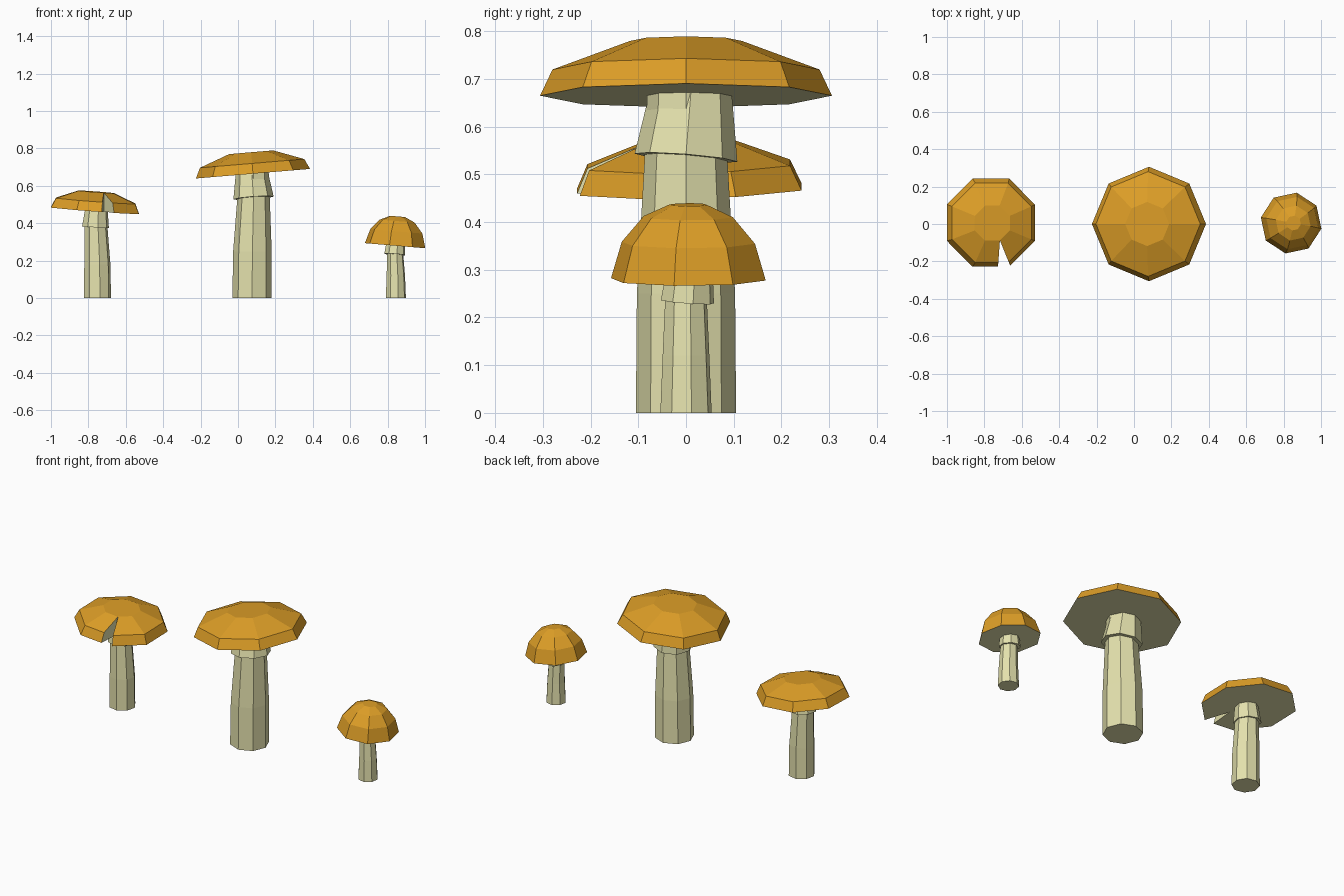
import bpy
from math import radians, cos, sin, pi
from mathutils import Matrix, Vector

if "Cube" in bpy.data.objects:
    bpy.data.objects.remove(bpy.data.objects["Cube"])


def material(name, color):
    m = bpy.data.materials.new(name)
    m.diffuse_color = color
    m.use_nodes = True
    m.node_tree.nodes["Principled BSDF"].inputs["Base Color"].default_value = m.diffuse_color
    return m


ORANGE = material("cap_orange", (0.72, 0.34, 0.02, 1))
CREAM = material("flesh_cream", (0.78, 0.76, 0.42, 1))


def make_object(name, verts, faces, mats):
    me = bpy.data.meshes.new(name)
    me.from_pydata(verts, [], faces)
    for m in mats:
        me.materials.append(m)
    ob = bpy.data.objects.new(name, me)
    bpy.context.collection.objects.link(ob)
    return ob


def loft(name, rings, mats, turn=0, origin=(0, 0, 0), tilt=(0, 0), n=8):
    """Closed stack of n-sided rings (x, z, radius), tilted about x and y."""
    mat = (Matrix.Translation(origin) @ Matrix.Rotation(radians(tilt[1]), 4, 'Y')
           @ Matrix.Rotation(radians(tilt[0]), 4, 'X'))
    verts, faces = [], [list(range(n))[::-1]]
    for x, z, r in rings:
        for i in range(n):
            a = radians(turn) + 2 * pi * i / n
            verts.append(mat @ Vector((x + r * cos(a), r * sin(a), z)))
    for k in range(len(rings) - 1):
        for i in range(n):
            j = (i + 1) % n
            faces.append([k * n + i, k * n + j, (k + 1) * n + j, (k + 1) * n + i])
    faces.append([(len(rings) - 1) * n + i for i in range(n)])
    return make_object(name, verts, faces, mats)


def mushroom(name, cap, cap_at, cap_tilt, cap_turn, stem, stem_turn, skirt, skirt_at, skirt_tilt):
    # cap with a cream flat underside
    c = loft(name + "_cap", [(0, h, r) for h, r in cap], [ORANGE, CREAM],
             cap_turn, cap_at, cap_tilt)
    c.data.polygons[0].material_index = 1
    # bent stem
    loft(name + "_stem", stem, [CREAM], stem_turn)
    # flared skirt under the cap
    loft(name + "_skirt", [(0, h, r) for h, r in skirt], [CREAM],
         stem_turn, skirt_at, skirt_tilt)
    return c


mushroom("large_mushroom",
         [(0, 0.306), (0.055, 0.28), (0.115, 0.118)], (0.08, 0, 0.665), (0, -4.8), 0,
         [(0.075, 0, 0.105), (0.077, 0.25, 0.103), (0.083, 0.53, 0.087), (0.083, 0.70, 0.08)], 0,
         [(0, 0.108), (0.155, 0.083)], (0.083, 0, 0.535), (-4.5, -4))

left_cap = mushroom("notched_mushroom",
         [(0, 0.255), (0.052, 0.23), (0.1, 0.102)], (-0.765, 0.007, 0.468), (1.3, 4.3), 22.5,
         [(-0.751, 0, 0.073), (-0.752, 0.18, 0.071), (-0.759, 0.38, 0.062), (-0.76, 0.50, 0.058)], 10,
         [(0, 0.073), (0.12, 0.058)], (-0.762, 0, 0.378), (0, 3))

mushroom("small_mushroom",
         [(0, 0.165), (0.077, 0.142), (0.132, 0.095), (0.157, 0.04)], (0.84, 0.005, 0.28), (0, 4.8), -10.5,
         [(0.844, 0, 0.055), (0.844, 0.12, 0.05), (0.84, 0.23, 0.045), (0.84, 0.32, 0.043)], 12,
         [(0, 0.057), (0.08, 0.048)], (0.838, 0.003, 0.233), (-4, 4))

# wedge notch cut out of the front of the left cap
outline = [(-0.717, -0.087), (-0.732, -0.30), (-0.631, -0.30)]
wedge = make_object("notch_cutter", [(x, y, z) for z in (0.3, 0.8) for x, y in outline],
                    [(2, 1, 0), (3, 4, 5), (0, 1, 4, 3), (1, 2, 5, 4), (2, 0, 3, 5)], [CREAM])
wedge.hide_render = True
wedge.hide_set(True)
cut = left_cap.modifiers.new("notch", 'BOOLEAN')
cut.operation = 'DIFFERENCE'
cut.solver = 'EXACT'
cut.material_mode = 'TRANSFER'
cut.object = wedge
